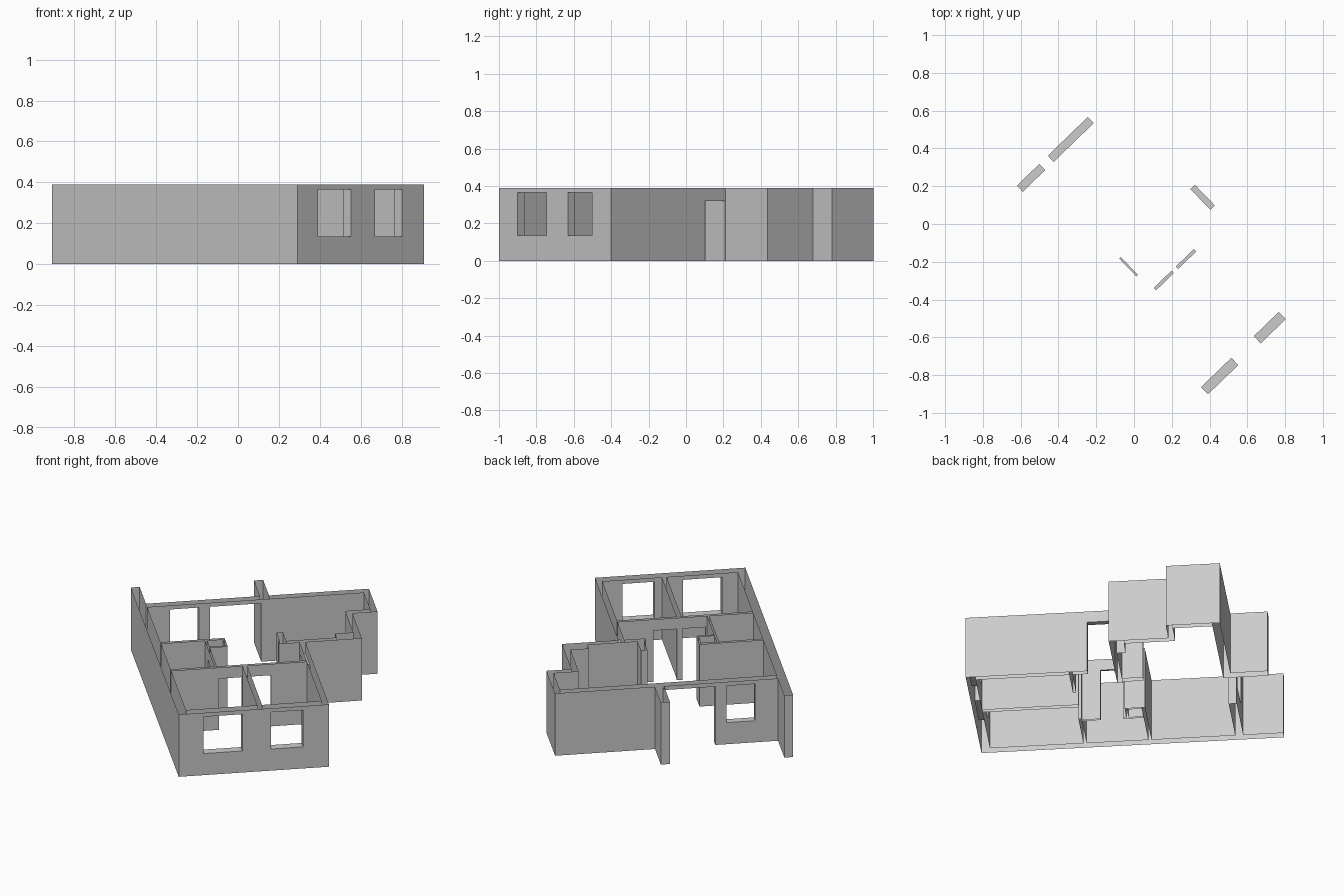
import bpy, bmesh
from mathutils import Matrix, Vector

cube = bpy.data.objects.get("Cube")
if cube:
    bpy.data.objects.remove(cube, do_unlink=True)

HEIGHT = 0.39
# Plan frame: a runs along the window wall, b runs into the depth
U = Vector((0.7186, 0.695, 0))
V = Vector((-0.695, 0.7186, 0))
PLAN = Matrix((
    (U.x, V.x, 0, 0.29),
    (U.y, V.y, 0, -1.0),
    (0, 0, 1, 0),
    (0, 0, 0, 1)))

plaster = bpy.data.materials.new("grey_plaster")
plaster.use_nodes = True
colour = (0.6, 0.6, 0.6, 1)
plaster.diffuse_color = colour
plaster.node_tree.nodes["Principled BSDF"].inputs["Base Color"].default_value = colour


def group(name):
    coll = bpy.data.collections.new(name)
    bpy.context.scene.collection.children.link(coll)
    return coll


def box(name, coll, a0, a1, b0, b1, z0=0.0, z1=HEIGHT):
    bm = bmesh.new()
    bmesh.ops.create_cube(bm, size=1)
    for v in bm.verts:
        v.co = Vector((a0 + (v.co.x + 0.5) * (a1 - a0),
                       b0 + (v.co.y + 0.5) * (b1 - b0),
                       z0 + (v.co.z + 0.5) * (z1 - z0)))
    mesh = bpy.data.meshes.new(name)
    bm.to_mesh(mesh)
    bm.free()
    obj = bpy.data.objects.new(name, mesh)
    obj.hide_render = True
    coll.objects.link(obj)
    return obj


walls, openings = group("wall_parts"), group("opening_cutters")

# Outer shell
shell = box("apartment_walls", bpy.context.scene.collection, 0, 0.05, 0, 1.727)
shell.hide_render = False
box("front_wall", walls, 0, 0.863, 0, 0.053)
box("side_wall", walls, 0.83, 0.863, 0, 0.87)
box("entrance_wall", walls, 0.71, 1.187, 0.849, 0.88)
box("niche_wall", walls, 1.152, 1.187, 0.849, 1.225)
box("step_wall", walls, 1.152, 1.331, 1.19, 1.225)
box("outer_side_wall", walls, 1.296, 1.331, 1.19, 1.498)
box("back_wall", walls, 0, 1.331, 1.453, 1.498)
box("terrace_wing", walls, 0.705, 0.757, 1.453, 1.71)

# Inner partitions
box("bedroom_wall", walls, 0.03, 0.85, 0.587, 0.605)
box("bedroom_partition", walls, 0.46, 0.487, 0.03, 0.6)
box("bathroom_side", walls, 0.303, 0.315, 0.595, 0.965)
box("bathroom_back", walls, 0.03, 0.418, 0.957, 0.975)
box("duct_front", walls, 0.303, 0.418, 0.86, 0.872)
box("duct_side", walls, 0.406, 0.418, 0.86, 0.975)
box("entrance_stub", walls, 0.722, 0.758, 0.849, 1.0)
box("corner_shaft", walls, 1.047, 1.17, 0.86, 0.932)

# Windows
for a0, a1, b in ((0.141, 0.365, 0.0), (0.53, 0.714, 0.0), (0.182, 0.347, 1.453)):
    box("window_opening", openings, a0, a1, b - 0.02, b + 0.08, 0.135, 0.365)

# Doors
box("terrace_door", openings, 0.41, 0.705, 1.43, 1.52, -0.1, 0.365)
box("entrance_door", openings, 0.81, 0.89, 0.693, 0.846, -0.1, 0.32)
box("bathroom_door", openings, 0.29, 0.33, 0.712, 0.843, -0.1, 0.32)
for a0, a1 in ((0.326, 0.457), (0.489, 0.622)):
    box("bedroom_door", openings, a0, a1, 0.57, 0.62, -0.1, 0.32)

# Fuse the walls, then cut the openings
for coll, operation in ((walls, 'UNION'), (openings, 'DIFFERENCE')):
    mod = shell.modifiers.new(operation.title(), 'BOOLEAN')
    mod.operation = operation
    mod.operand_type = 'COLLECTION'
    mod.collection = coll
    mod.solver = 'EXACT'
    mod.use_self = True
bpy.context.view_layer.update()
fused = bpy.data.meshes.new_from_object(
    shell.evaluated_get(bpy.context.evaluated_depsgraph_get()))
shell.modifiers.clear()
shell.data = fused

# Walls are open shells: remove the faces at floor and at wall top
bm = bmesh.new()
bm.from_mesh(fused)
bmesh.ops.remove_doubles(bm, verts=bm.verts, dist=0.0002)
caps = [f for f in bm.faces if abs(f.normal.z) > 0.9
        and abs(f.calc_center_median().z - HEIGHT / 2) > HEIGHT / 2 - 0.01]
bmesh.ops.delete(bm, geom=caps, context='FACES')
bm.transform(PLAN)
bm.to_mesh(fused)
bm.free()
fused.materials.clear()
fused.materials.append(plaster)

# Drop the helper parts
for coll in (walls, openings):
    for obj in list(coll.objects):
        bpy.data.objects.remove(obj, do_unlink=True)
    bpy.data.collections.remove(coll)
